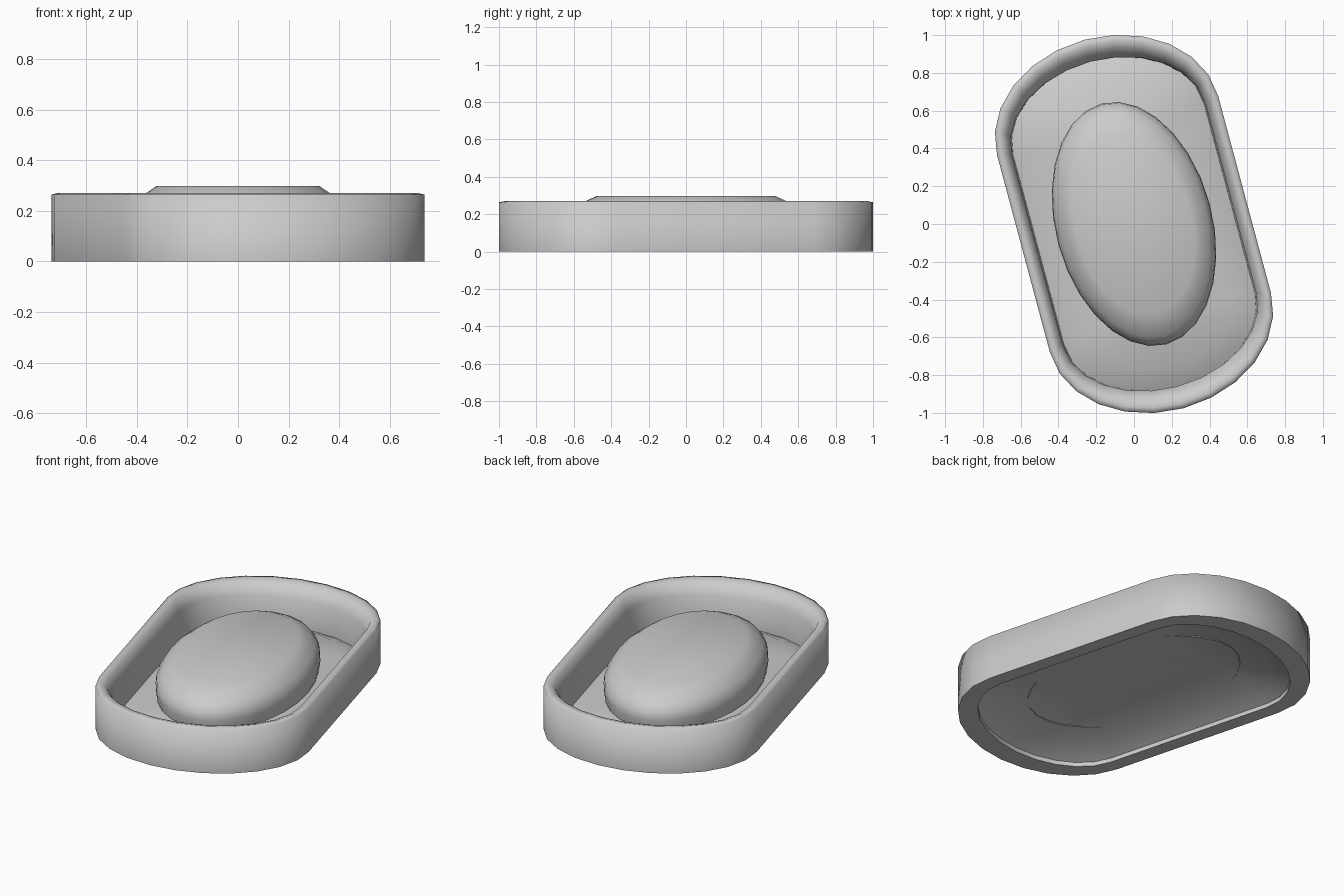
import bpy, bmesh, math
from mathutils import Matrix

cube = bpy.data.objects.get("Cube")
if cube:
    bpy.data.objects.remove(cube, do_unlink=True)

grey = bpy.data.materials.new("plain_grey")
grey.use_nodes = True
colour = (0.6, 0.6, 0.6, 1)
grey.diffuse_color = colour
grey.node_tree.nodes["Principled BSDF"].inputs["Base Color"].default_value = colour

TILT = Matrix.Rotation(math.radians(15), 4, "Z")


def capsule(half_width, straight, cap, z, steps=12):
    """Two half ellipses joined by straight sides."""
    ring = []
    for side in (1, -1):
        for i in range(steps + 1):
            a = math.pi * i / steps
            ring.append((side * half_width * math.cos(a),
                         side * (straight + cap * math.sin(a)), z))
    return ring


def oval(scale, z, steps=28):
    return [(0.415 * scale * math.cos(2 * math.pi * i / steps),
             0.66 * scale * math.sin(2 * math.pi * i / steps), z) for i in range(steps)]


def loft(name, rings, cap_end=False, closed=False, angle=60):
    """Skin a list of equal rings into one object."""
    bm = bmesh.new()
    loops = [[bm.verts.new(TILT @ Matrix.Translation(p).translation) for p in r] for r in rings]
    pairs = list(zip(loops, loops[1:]))
    if closed:
        pairs.append((loops[-1], loops[0]))
    for low, high in pairs:
        for i in range(len(low)):
            j = (i + 1) % len(low)
            bm.faces.new((low[i], low[j], high[j], high[i]))
    if cap_end:
        bm.faces.new(loops[-1])
    mesh = bpy.data.meshes.new(name)
    bm.to_mesh(mesh)
    bm.free()
    mesh.materials.append(grey)
    obj = bpy.data.objects.new(name, mesh)
    bpy.context.collection.objects.link(obj)
    bpy.ops.object.select_all(action="DESELECT")
    obj.select_set(True)
    bpy.context.view_layer.objects.active = obj
    bpy.ops.object.shade_smooth_by_angle(angle=math.radians(angle))
    return obj


# Hollow wall: narrow rounded rim, sloped inner lip, flat underside
loft("tray_wall", [
    capsule(0.606, 0.54, 0.47, 0),
    capsule(0.606, 0.54, 0.47, 0.264),
    capsule(0.582, 0.54, 0.44, 0.27),
    capsule(0.556, 0.53, 0.415, 0.26),
    capsule(0.53, 0.52, 0.37, 0.2),
    capsule(0.522, 0.52, 0.37, 0),
], closed=True, angle=88)

# Thin floor rising from the wall to a central ridge
loft("tray_floor", [
    capsule(0.524, 0.52, 0.372, 0.025),
    capsule(0.4, 0.5, 0.28, 0.08),
    capsule(0.01, 0.42, 0.01, 0.115),
], cap_end=True, angle=50)

# Raised oval pad with rounded shoulder and flat top
loft("oval_pad", [
    oval(0.98, 0.088),
    oval(1.0, 0.15),
    oval(0.99, 0.195),
    oval(0.93, 0.237),
    oval(0.84, 0.268),
    oval(0.74, 0.298),
], cap_end=True)
